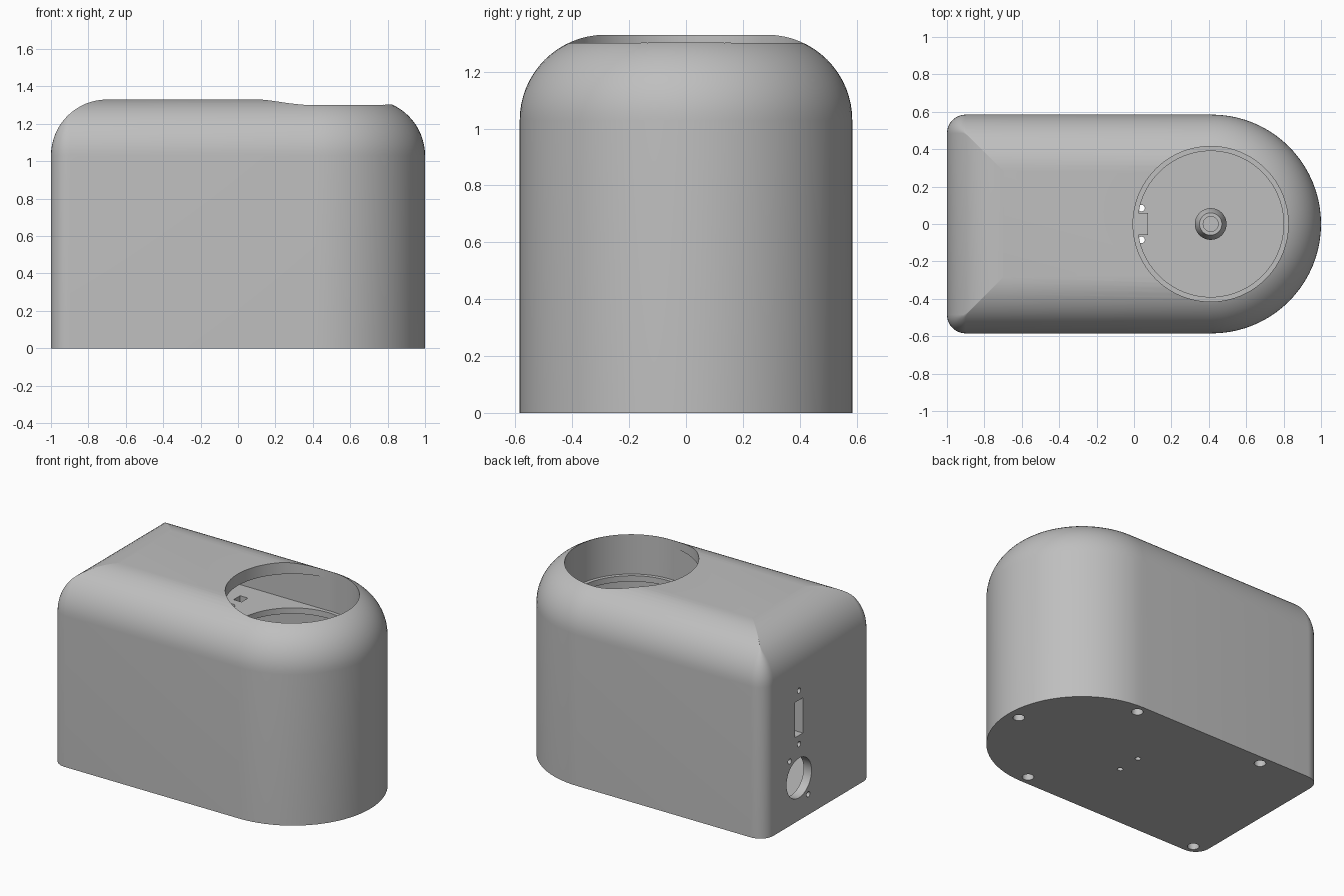
import bpy, bmesh, math
from mathutils import Matrix

cube = bpy.data.objects.get("Cube")
if cube:
    bpy.data.objects.remove(cube, do_unlink=True)

grey = bpy.data.materials.new("plain grey")
grey.use_nodes = True
colour = (0.52, 0.52, 0.52, 1)
grey.diffuse_color = colour
grey.node_tree.nodes["Principled BSDF"].inputs["Base Color"].default_value = colour

HALF, END, WELL = 0.585, 0.415, 0.41
HEIGHT, FILLET, WALL, DECK = 1.33, 0.3, 0.06, 1.03


def finish(bm, name):
    bmesh.ops.recalc_face_normals(bm, faces=bm.faces)
    mesh = bpy.data.meshes.new(name)
    bm.to_mesh(mesh)
    bm.free()
    obj = bpy.data.objects.new(name, mesh)
    bpy.context.collection.objects.link(obj)
    mesh.materials.append(grey)
    return obj


def arc(cx, cy, r, start, end, n):
    angles = [math.radians(start + (end - start) * i / n) for i in range(n + 1)]
    return [(cx + r * math.cos(a), cy + r * math.sin(a)) for a in angles]


def outline(d):
    """D-shaped plan, moved inward by d."""
    r = max(0.1 - d, 0.002)
    x, y = -1 + d + r, HALF - d - r
    return (arc(END, 0, HALF - d, -90, 90, 40)
            + arc(x, y, r, 90, 180, 8) + arc(x, -y, r, 180, 270, 8))


def loft(name, levels):
    """Skin stacked plan outlines given as (inset, height)."""
    bm = bmesh.new()
    rings = [[bm.verts.new((x, y, z)) for x, y in outline(d)] for d, z in levels]
    for low, high in zip(rings, rings[1:]):
        for i in range(len(low)):
            j = (i + 1) % len(low)
            bm.faces.new((low[i], low[j], high[j], high[i]))
    bm.faces.new(rings[0])
    bm.faces.new(rings[-1])
    return finish(bm, name)


def box(name, lo, hi):
    bm = bmesh.new()
    bmesh.ops.create_cube(bm, size=1)
    for v in bm.verts:
        v.co = [(a + b) / 2 + c * (b - a) for a, b, c in zip(lo, hi, v.co)]
    return finish(bm, name)


def cylinder(name, centre, r, depth, axis="Z", n=24):
    bm = bmesh.new()
    turn = Matrix.Rotation(math.pi / 2, 4, "Y") if axis == "X" else Matrix()
    bmesh.ops.create_cone(bm, cap_ends=True, segments=n, radius1=r, radius2=r,
                          depth=depth, matrix=Matrix.Translation(centre) @ turn)
    return finish(bm, name)


def cut(body, cutter):
    cutter.hide_render = True
    mod = body.modifiers.new("cut", "BOOLEAN")
    mod.operation, mod.solver, mod.object = "DIFFERENCE", "EXACT", cutter
    bpy.context.view_layer.objects.active = body
    bpy.ops.object.modifier_apply(modifier=mod.name)
    bpy.data.objects.remove(cutter, do_unlink=True)


def smooth(obj):
    bpy.ops.object.select_all(action="DESELECT")
    obj.select_set(True)
    bpy.context.view_layer.objects.active = obj
    bpy.ops.object.shade_smooth_by_angle(angle=math.radians(30))


# Housing with a rounded top edge
levels = [(0, 0)]
for i in range(17):
    a = math.pi / 2 * i / 16
    levels.append((FILLET * (1 - math.cos(a)), HEIGHT - FILLET + FILLET * math.sin(a)))
housing = loft("housing", levels)

# Lower chamber, round well, shelf opening and upper bay
cut(housing, loft("chamber", [(WALL, WALL), (WALL, DECK - 0.04)]))
cut(housing, cylinder("well", (WELL, 0, DECK + 0.25), 0.415, 0.5, n=96))
cut(housing, cylinder("shelf_opening", (WELL, 0, DECK), 0.39, 0.2, n=96))
cut(housing, box("bay", (-0.83, -0.413, DECK), (WELL, 0.413, 1.25)))

# Slot and hole in the shelf
cut(housing, box("shelf_slot", (-0.18, 0.21, 0.9), (-0.12, 0.28, 1.1)))
cut(housing, cylinder("shelf_hole", (-0.15, 0.12, DECK), 0.035, 0.2))

# Socket, switch slot and their screw holes in the flat end
PORT_Y = 0.21
cut(housing, cylinder("socket", (-1, PORT_Y, 0.29), 0.135, 0.3, "X", 48))
cut(housing, box("switch", (-1.1, PORT_Y - 0.042, 0.58), (-0.9, PORT_Y + 0.042, 0.82)))
for dy, z in ((0, 0.885), (0, 0.52), (0.1, 0.44), (-0.1, 0.14)):
    cut(housing, cylinder("screw", (-1, PORT_Y + dy, z), 0.018, 0.3, "X", 16))

# Foot recesses and cable holes in the base
for x, y in ((0.92, 0), (0.41, 0.52), (0.41, -0.52), (-0.57, 0.52), (-0.91, -0.52)):
    cut(housing, cylinder("foot_recess", (x, y, 0), 0.036, 0.09))
for side in (-1, 1):
    cut(housing, cylinder("cable_hole", (0.04, side * 0.085, 0), 0.018, 0.3, n=16))
smooth(housing)

# Locating tab on the shelf edge
box("shelf_tab", (0, -0.06, DECK - 0.035), (0.075, 0.06, DECK - 0.005))

# Turned spindle standing in the chamber
profile = [(0.085, 0.055), (0.085, 0.3), (0.06, 0.36), (0.04, 0.36), (0.04, 0.33), (0, 0.33)]
bm = bmesh.new()
verts = [bm.verts.new((r, 0, z)) for r, z in profile]
edges = [bm.edges.new(pair) for pair in zip(verts, verts[1:])]
bmesh.ops.spin(bm, geom=verts + edges, cent=(0, 0, 0), axis=(0, 0, 1),
               angle=math.tau, steps=32)
bmesh.ops.remove_doubles(bm, verts=bm.verts, dist=0.0001)
bmesh.ops.translate(bm, verts=bm.verts, vec=(WELL, 0, 0))
spindle = finish(bm, "spindle")
smooth(spindle)
